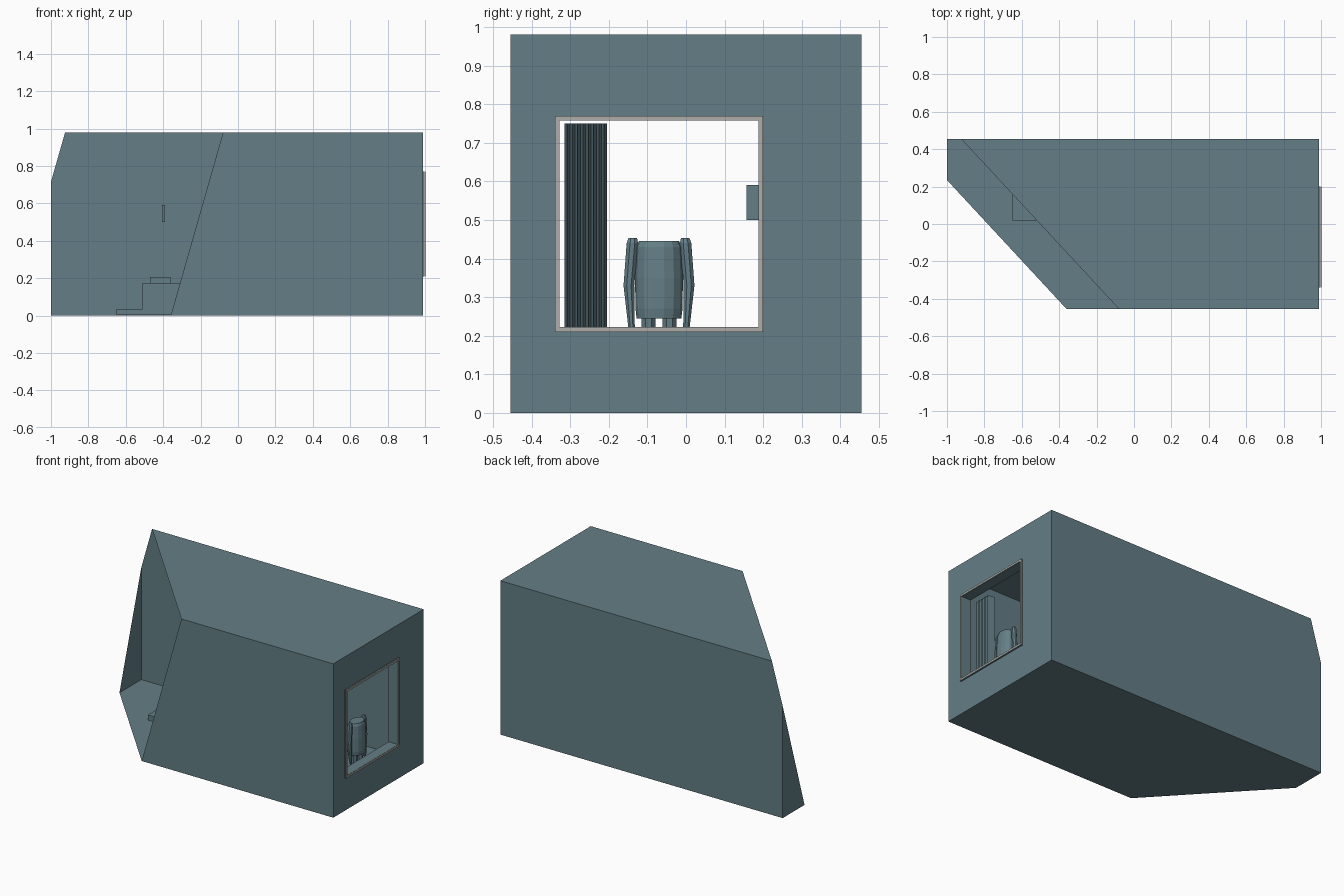
import bpy, bmesh, math
from mathutils import Vector

if "Cube" in bpy.data.objects:
    bpy.data.objects.remove(bpy.data.objects["Cube"])


def material(name, rgb):
    m = bpy.data.materials.new(name)
    m.diffuse_color = (*rgb, 1)
    m.use_nodes = True
    m.node_tree.nodes["Principled BSDF"].inputs["Base Color"].default_value = m.diffuse_color
    return m


TEAL = material("slate_teal", (0.127, 0.21, 0.24))
PALE = material("pale_grey", (0.42, 0.43, 0.41))


def finish(name, bm, mat=TEAL, smooth=False, recalc=True):
    if recalc:
        bmesh.ops.recalc_face_normals(bm, faces=bm.faces)
    me = bpy.data.meshes.new(name)
    bm.to_mesh(me)
    bm.free()
    me.materials.append(mat)
    for p in me.polygons:
        p.use_smooth = smooth
    ob = bpy.data.objects.new(name, me)
    bpy.context.collection.objects.link(ob)
    return ob


def box(name, lo, hi, mat=TEAL):
    bm = bmesh.new()
    bmesh.ops.create_cube(bm, size=1)
    for v in bm.verts:
        v.co = [(a + b) / 2 + c * (b - a) for a, b, c in zip(lo, hi, v.co)]
    return finish(name, bm, mat)


def rect(x, y0, y1, z0, z1):
    return [Vector((x, y, z)) for y, z in ((y0, z0), (y1, z0), (y1, z1), (y0, z1))]


def bridge(bm, a, b):
    """Join two closed loops of vertices with quads."""
    for i in range(len(a)):
        j = (i + 1) % len(a)
        bm.faces.new((a[i], a[j], b[j], b[i]))


def loft(name, rings, sides):
    """Closed loft through horizontal ellipses (x, y, z, rx, ry)."""
    bm = bmesh.new()
    loops = []
    for x, y, z, rx, ry in rings:
        angles = [2 * math.pi * (i + 0.5) / sides for i in range(sides)]
        loops.append([bm.verts.new((x + rx * math.cos(t), y + ry * math.sin(t), z)) for t in angles])
    for a, b in zip(loops, loops[1:]):
        bridge(bm, a, b)
    bm.faces.new(loops[0])
    bm.faces.new(loops[-1])
    return finish(name, bm)


# Room shell: thin walls with a window opening, sliced open at one corner
W, H, R = 0.455, 0.98, 0.99
WY0, WY1, WZ0, WZ1 = -0.34, 0.20, 0.21, 0.77
bm = bmesh.new()
near = [bm.verts.new(c) for c in rect(R, -W, W, 0, H)]
far = [bm.verts.new(c) for c in rect(-1, -W, W, 0, H)]
hole = [bm.verts.new(c) for c in rect(R, WY0, WY1, WZ0, WZ1)]
bridge(bm, near, far)
bridge(bm, near, hole)
bm.faces.new(far)
bmesh.ops.recalc_face_normals(bm, faces=bm.faces)
p = Vector((-0.36, -W, 0))
normal = (Vector((-0.08, -W, H)) - p).cross(Vector((-1, 0.235, 0)) - p)
if normal.x > 0:
    normal.negate()
bmesh.ops.bisect_plane(bm, geom=bm.verts[:] + bm.edges[:] + bm.faces[:],
                       plane_co=p, plane_no=normal, clear_outer=True)
finish("room_shell", bm, recalc=False)

# Window reveal and the pale trim ring on its face
T = 0.012
bm = bmesh.new()
loops = []
for x, t in ((R, 0), (R + 0.007, 0), (R + 0.007, T), (0.93, T), (0.93, 0)):
    loops.append([bm.verts.new(c) for c in rect(x, WY0 + t, WY1 - t, WZ0 + t, WZ1 - t)])
for a, b in zip(loops, loops[1:] + loops[:1]):
    bridge(bm, a, b)
finish("window_reveal", bm)

bm = bmesh.new()
outer, inner = [[bm.verts.new(c) for c in rect(1.0, WY0 + t, WY1 - t, WZ0 + t, WZ1 - t)] for t in (0, T)]
bridge(bm, outer, inner)
for f in bm.faces:
    if f.normal.x < 0:
        f.normal_flip()
ring = finish("window_trim", bm, PALE)
solid = ring.modifiers.new("thickness", 'SOLIDIFY')
solid.thickness = 0.003
solid.offset = 0

# Pleated curtain bunched at the side of the window
bm = bmesh.new()
folds = 16
low, high = [], []
for i in range(folds + 1):
    y = -0.315 + 0.11 * i / folds
    x = 0.88 + (0.026 if i % 2 else -0.026)
    low.append(bm.verts.new((x, y, 0.02)))
    high.append(bm.verts.new((x, y, 0.75)))
for i in range(folds):
    bm.faces.new((low[i], low[i + 1], high[i + 1], high[i]))
curtain = finish("curtain", bm, recalc=False)
solid = curtain.modifiers.new("thickness", 'SOLIDIFY')
solid.thickness = 0.003

# Headless dress form standing at the window
FX, FY = 0.887, -0.07
loft("torso", [(FX, FY, 0.245, 0.044, 0.058), (FX, FY, 0.27, 0.048, 0.061),
               (FX, FY, 0.35, 0.048, 0.062), (FX, FY, 0.43, 0.042, 0.059),
               (FX, FY, 0.445, 0.036, 0.052)], 14)
for side, s in (("left", 1), ("right", -1)):
    loft(side + "_arm", [(FX, FY + s * 0.068, 0.453, 0.009, 0.012),
                         (FX, FY + s * 0.069, 0.44, 0.016, 0.016),
                         (FX, FY + s * 0.078, 0.33, 0.016, 0.015),
                         (FX + 0.005, FY + s * 0.071, 0.22, 0.010, 0.009),
                         (FX + 0.008, FY + s * 0.070, 0.19, 0.007, 0.006)], 8)
    loft(side + "_leg", [(FX, FY + s * 0.027, 0.25, 0.024, 0.020),
                         (FX, FY + s * 0.027, 0.13, 0.019, 0.017),
                         (FX, FY + s * 0.026, 0.01, 0.013, 0.012)], 8)

# Furniture along the back of the room
box("low_step", (-0.65, 0.02, 0.002), (-0.51, 0.45, 0.035))
box("bed", (-0.51, 0.02, 0.002), (0.12, 0.45, 0.175))
box("pillow", (-0.47, 0.10, 0.175), (-0.36, 0.38, 0.205))
box("wall_panel", (-0.405, 0.157, 0.5), (-0.39, 0.452, 0.59))
